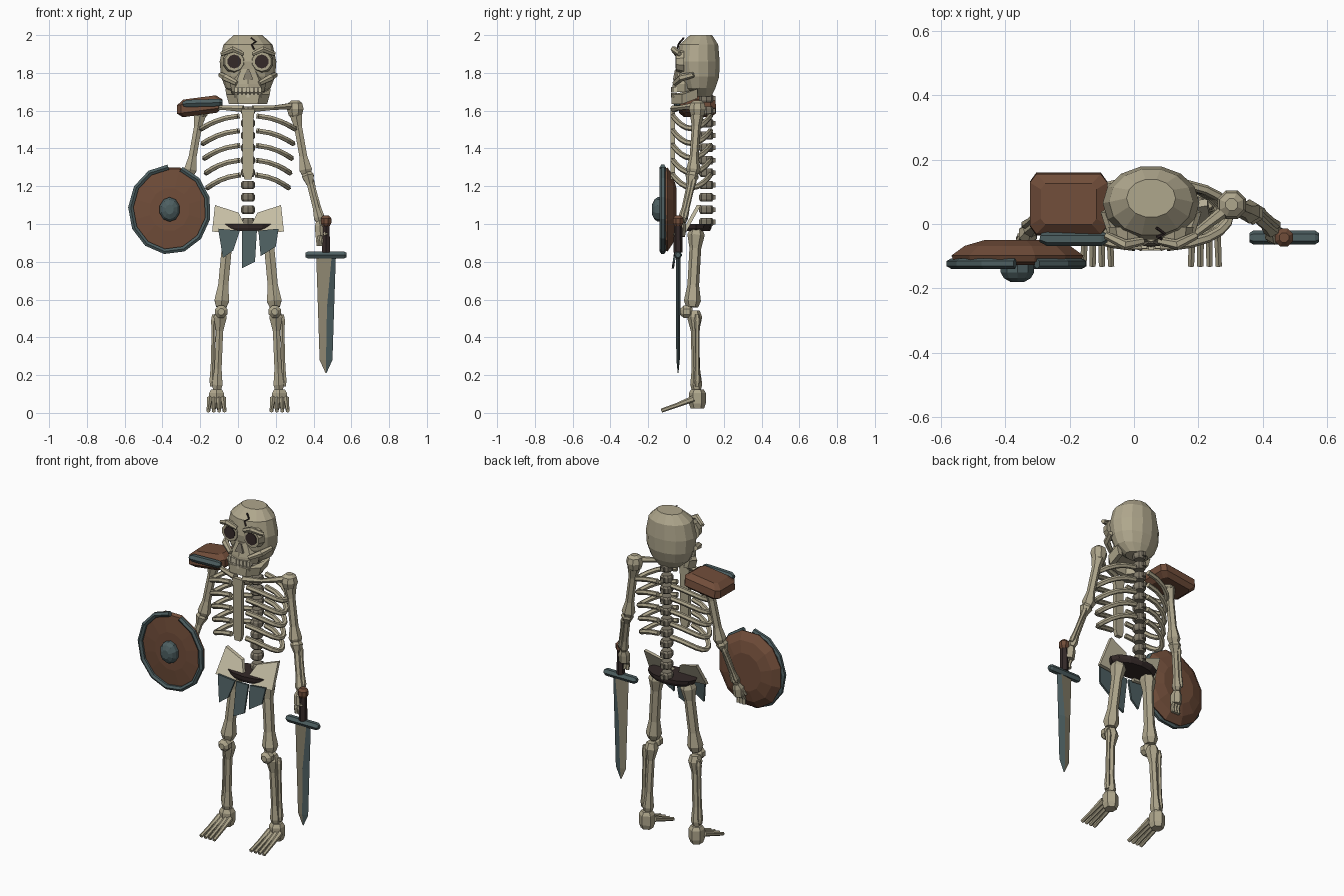
import bpy, bmesh, math
from mathutils import Vector

CX = 0.053  # body centre line


def material(name, rgb):
    m = bpy.data.materials.new(name)
    m.diffuse_color = (*rgb, 1)
    return m


BONE = material("bone", (0.43, 0.385, 0.265))
PALE = material("pale_bone", (0.56, 0.51, 0.37))
DIM = material("dim_bone", (0.22, 0.195, 0.145))
BROWN = material("brown_leather", (0.165, 0.075, 0.042))
DARK = material("dark_brown", (0.035, 0.023, 0.022))
STEEL = material("blue_grey", (0.075, 0.115, 0.12))
RUST = material("dull_blade", (0.27, 0.24, 0.165))


def finish(name, bm, *mats):
    bmesh.ops.recalc_face_normals(bm, faces=bm.faces)
    me = bpy.data.meshes.new(name)
    bm.to_mesh(me)
    bm.free()
    for m in mats:
        me.materials.append(m)
    ob = bpy.data.objects.new(name, me)
    bpy.context.collection.objects.link(ob)
    return ob


def loft(name, rings, *mats):
    """Skin closed rings of points, capping both ends."""
    bm = bmesh.new()
    vs = [[bm.verts.new(p) for p in r] for r in rings]
    n = len(rings[0])
    for a, b in zip(vs, vs[1:]):
        for i in range(n):
            j = (i + 1) % n
            bm.faces.new((a[i], a[j], b[j], b[i]))
    bm.faces.new(vs[0])
    bm.faces.new(vs[-1])
    return finish(name, bm, *mats)


def tube(name, pts, radii, mat=BONE, n=6):
    """Sweep a polygon along a path with a radius for each point."""
    pts = [Vector(p) for p in pts]
    if not isinstance(radii, (list, tuple)):
        radii = [radii] * len(pts)
    rings, side = [], None
    for i, p in enumerate(pts):
        t = (pts[min(i + 1, len(pts) - 1)] - pts[max(i - 1, 0)]).normalized()
        if side is None:
            side = t.cross(Vector((0, 1, 0)) if abs(t.y) < 0.8 else Vector((0, 0, 1)))
        side = (side - t * side.dot(t)).normalized()
        up = t.cross(side)
        rings.append([p + radii[i] * (side * math.cos(a) + up * math.sin(a))
                      for a in (math.tau * (k + 0.5) / n for k in range(n))])
    return loft(name, rings, mat)


def limb(name, a, b, thin, end1, end2):
    """Long bone with flared ends."""
    a, b = Vector(a), Vector(b)
    return tube(name, [a.lerp(b, f) for f in (0, 0.08, 0.25, 0.72, 0.92, 1)],
                [end1 * 0.7, end1, thin, thin, end2, end2 * 0.7])


def oval(cx, cy, z, rx, ry, n=14):
    return [(cx + rx * math.cos(math.tau * k / n), cy + ry * math.sin(math.tau * k / n), z) for k in range(n)]


def upright(cx, cz, y, rx, rz, n=12):
    return [(cx + rx * math.cos(math.tau * (k + 0.5) / n), y, cz + rz * math.sin(math.tau * (k + 0.5) / n))
            for k in range(n)]


def box(name, c, s, mat, top=1.0):
    """Box of size s at c whose top is scaled."""
    def ring(z, f):
        return [(c[0] + i * s[0] * f / 2, c[1] + j * s[1] * f / 2, z)
                for i, j in ((-1, -1), (1, -1), (1, 1), (-1, 1))]
    return loft(name, [ring(c[2] - s[2] / 2, 1), ring(c[2] + s[2] / 2, top)], mat)


def plate(name, outline, y, thick, mat, lean=0.0, z0=0.0):
    """Flat x-z outline with thickness, leaning back with height."""
    return loft(name, [[(x, y + d + lean * (z - z0), z) for x, z in outline] for d in (0, thick)], mat)


# Skull
loft("skull", [oval(CX, cy, z, rx, ry) for z, cy, rx, ry in (
    (1.675, 0.085, 0.07, 0.05), (1.72, 0.07, 0.12, 0.088), (1.78, 0.068, 0.143, 0.11),
    (1.86, 0.065, 0.15, 0.116), (1.95, 0.068, 0.13, 0.105), (2.0, 0.08, 0.076, 0.06))], BONE)
loft("upper_jaw", [oval(CX, -0.005, z, rx, ry, 8) for z, rx, ry in (
    (1.70, 0.085, 0.07), (1.74, 0.095, 0.065), (1.82, 0.05, 0.05))], BONE)
loft("lower_jaw", [[(CX + x * f, y, z + dz) for x, y in (
    (-0.12, 0.06), (-0.115, -0.02), (-0.06, -0.078), (0.06, -0.078), (0.115, -0.02), (0.12, 0.06),
    (0.09, 0.06), (0.085, -0.01), (0.04, -0.05), (-0.04, -0.05), (-0.085, -0.01), (-0.09, 0.06))
    for dz in [0.03 * max(0, y + 0.02) / 0.08]]
    for z, f in ((1.635, 0.88), (1.685, 1.0))], BONE)
for i in range(7):
    x = CX + (i - 3) * 0.021
    y = -0.07 + 0.012 * abs(i - 3) / 3
    box("upper_tooth", (x, y, 1.71), (0.017, 0.02, 0.03), PALE)
    box("lower_tooth", (x, y, 1.682), (0.017, 0.02, 0.022), PALE)
plate("nose", [(CX - 0.027, 1.765), (CX + 0.027, 1.765), (CX + 0.008, 1.815), (CX - 0.008, 1.815)],
      -0.066, 0.03, DIM, 0.2, 1.78)
for s in (-1, 1):
    ex = CX + s * 0.073
    loft("eye_rim", [upright(ex, 1.86, y, r, r, 10) for y, r in ((-0.01, 0.062), (-0.052, 0.052))], BONE)
    loft("eye_socket", [upright(ex, 1.86, y, 0.037, 0.037, 10) for y in (-0.05, -0.056)], DARK)
    tube("brow", [(CX + s * 0.025, -0.052, 1.90), (CX + s * 0.08, -0.065, 1.925), (CX + s * 0.14, -0.035, 1.90)],
         [0.012, 0.017, 0.012])
    tube("cheekbone", [(CX + s * 0.145, 0.04, 1.79), (CX + s * 0.12, -0.025, 1.775),
                       (CX + s * 0.06, -0.06, 1.745)], [0.014, 0.02, 0.014])
tube("forehead_crack", [(0.07, -0.012, 1.985), (0.095, -0.03, 1.965), (0.072, -0.04, 1.95), (0.085, -0.046, 1.925)],
     0.005, DARK, 4)

# Spine
for i in range(11):
    z = 1.665 - i * 0.0655
    loft("vertebra", [oval(CX, 0.108, z + d, 0.036 * f, 0.038 * f, 8)
                      for d, f in ((-0.022, 0.8), (-0.012, 1), (0.012, 1), (0.022, 0.8))], DIM)
    box("spine_knob", (CX, 0.14, z), (0.02, 0.03, 0.025), DIM)

# Rib cage
loft("breastbone", [[(CX + i * w, -0.07 + j * 0.012, z) for i, j in ((-1, -1), (1, -1), (1, 1), (-1, 1))]
                    for z, w in ((1.235, 0.018), (1.27, 0.028), (1.54, 0.028), (1.61, 0.036))], BONE)
for s in (-1, 1):
    for i in range(5):
        z0, w = 1.505 - i * 0.078, 0.245 - 0.008 * i
        path = []
        for k in range(11):
            t = math.radians(8 + k * 16.2)
            path.append((CX + s * w * math.sin(t) ** 0.85, 0.03 + 0.1 * math.cos(t),
                         z0 + 0.068 * math.cos(t) ** 2))
        tube("rib", path, 0.015)
    tube("collarbone", [(CX + s * 0.025, -0.065, 1.61), (CX + s * 0.13, -0.035, 1.615), (CX + s * 0.24, 0.05, 1.625)],
         [0.02, 0.013, 0.02])

    # Arms
    def P(d, y, z):
        return (CX + s * d, y, z)
    tube("shoulder_joint", [P(0.25, 0.06, z) for z in (1.655, 1.64, 1.61, 1.575, 1.56)],
         [0.02, 0.04, 0.048, 0.038, 0.02], BONE, 8)
    limb("upper_arm", P(0.25, 0.06, 1.60), P(0.31, 0.037, 1.26), 0.024, 0.036, 0.038)
    limb("forearm", P(0.312, 0.037, 1.275), P(0.378, -0.02, 1.01), 0.019, 0.036, 0.027)
    limb("forearm_thin", P(0.335, 0.045, 1.24), P(0.393, -0.005, 1.03), 0.011, 0.015, 0.015)
    tube("palm", [P(0.378, -0.02, 1.01), P(0.382, -0.03, 0.985), P(0.384, -0.035, 0.935)], [0.02, 0.032, 0.03])
    for k in range(3):
        d = 0.366 + k * 0.019
        tube("finger", [P(d, -0.035, 0.945), P(d + 0.004, -0.05, 0.915), P(d + 0.006, -0.045, 0.885)], 0.011)
    tube("thumb", [P(0.40, -0.04, 0.97), P(0.415, -0.06, 0.94)], 0.011)

    # Legs
    limb("thigh", P(0.103, 0.055, 0.975), P(0.142, 0.032, 0.56), 0.031, 0.046, 0.045)
    tube("kneecap", [P(0.142, y, 0.535) for y in (-0.03, -0.012, 0.02, 0.035)], [0.018, 0.036, 0.036, 0.02], BONE, 8)
    limb("shin", P(0.146, 0.045, 0.54), P(0.164, 0.055, 0.115), 0.022, 0.04, 0.032)
    limb("thin_shin", P(0.18, 0.06, 0.52), P(0.19, 0.06, 0.14), 0.012, 0.017, 0.017)
    tube("heel", [P(0.167, 0.06, z) for z in (0.125, 0.105, 0.05, 0.022)], [0.033, 0.045, 0.045, 0.035])
    for k in range(4):
        u = (k - 1.5) * 0.023
        tube("toe", [P(0.167 + u, 0.04, 0.075), P(0.167 + u * 1.15, -0.05, 0.04), P(0.167 + u * 1.25, -0.13, 0.012)],
             [0.017, 0.012, 0.011])

    # Pelvis wings
    plate("hip_wing", [(CX + s * d, z) for d, z in ((0.02, 1.0), (0.05, 1.06), (0.175, 1.10), (0.19, 0.96), (0.06, 0.95))],
          -0.02, 0.022, PALE, 0.55, 0.96)

# Belt and torn cloth
loft("belt", [oval(CX, 0.052, z, rx, ry, 12) for z, rx, ry in (
    (0.962, 0.13, 0.075), (0.98, 0.15, 0.083), (1.0, 0.158, 0.085))], DARK)
for outline in ([(-0.105, 0.975), (0.01, 0.965), (-0.025, 0.86), (-0.08, 0.82)],
                [(0.02, 0.965), (0.10, 0.965), (0.09, 0.80), (0.02, 0.765)],
                [(0.108, 0.965), (0.215, 0.975), (0.20, 0.88), (0.12, 0.83)]):
    plate("cloth_strip", outline, -0.045, 0.012, STEEL, 0.15, 0.97)

# Shield
SX, SZ = -0.362, 1.077
loft("shield", [upright(SX, SZ, y, 0.212 * f, 0.23 * f) for y, f in (
    (-0.05, 0.5), (-0.068, 0.8), (-0.098, 1.0), (-0.118, 0.96), (-0.128, 0.5))], BROWN)
loft("shield_boss", [upright(SX, SZ, y, 0.055 * f, 0.065 * f, 10) for y, f in (
    (-0.12, 1), (-0.15, 1), (-0.168, 0.8), (-0.18, 0.4))], STEEL)
tube("shield_rim", [(SX + 0.206 * math.cos(a), -0.123, SZ + 0.224 * math.sin(a))
                    for a in (math.radians(92 + 28.4 * k) for k in range(13))], 0.016, STEEL)

# Shoulder guard
guard = []
for dz, f, g in ((-0.045, 0.75, 0.75), (-0.022, 1, 1), (0.022, 1, 0.95), (0.048, 0.72, 0.65)):
    guard.append([(-0.203 + x * f, 0.062 + y * g, 1.622 + dz + 0.13 * x * f) for x, y in (
        (-0.12, -0.07), (-0.10, -0.098), (0.10, -0.098), (0.12, -0.07),
        (0.12, 0.07), (0.10, 0.098), (-0.10, 0.098), (-0.12, 0.07))])
loft("shoulder_guard", guard, BROWN)
tube("guard_trim", [(-0.29, -0.042, 1.635), (-0.27, -0.046, 1.638), (-0.1, -0.046, 1.643), (-0.085, -0.042, 1.643)],
     [0.014, 0.022, 0.022, 0.014], STEEL)

# Sword
WX, WY = 0.466, -0.042
tube("pommel", [(WX, WY, z) for z in (1.045, 1.03, 1.005, 0.985)], [0.016, 0.03, 0.03, 0.018], BROWN, 8)
tube("grip", [(WX, WY, 0.99), (WX, WY, 0.85)], [0.022, 0.024], DARK)
tube("crossguard", [(WX + d, WY, 0.836) for d in (-0.108, -0.095, 0.095, 0.108)],
     [0.014, 0.022, 0.022, 0.014], STEEL)
blade = loft("blade", [[(WX - w, WY, z), (WX + m, WY - t, z), (WX + w, WY, z), (WX + m, WY + t, z)]
                       for z, w, t, m in ((0.83, 0.052, 0.012, 0.03), (0.56, 0.043, 0.012, 0.005),
                                          (0.28, 0.034, 0.009, 0.0), (0.212, 0.003, 0.002, 0.0))], STEEL, RUST)
for p in blade.data.polygons:
    p.material_index = int(p.center.x < WX)
